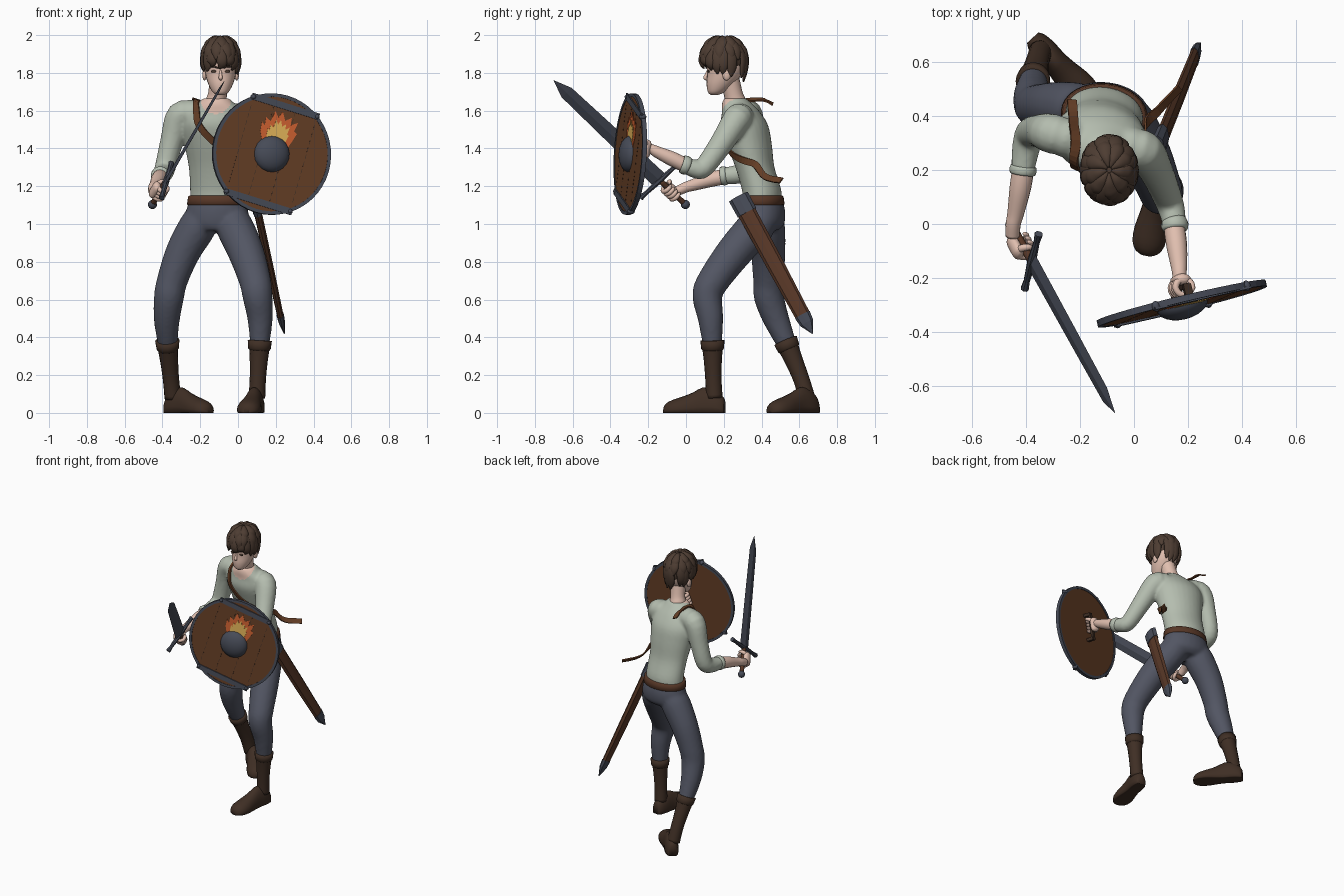
import bpy, bmesh, math, random
from mathutils import Vector as V, Matrix
from mathutils.bvhtree import BVHTree

if "Cube" in bpy.data.objects:
    bpy.data.objects.remove(bpy.data.objects["Cube"])

random.seed(4)
COL = dict(skin=(.75, .52, .43), shirt=(.46, .51, .43), trousers=(.085, .092, .125), boots=(.05, .028, .018),
           hair=(.075, .046, .032), leather=(.095, .038, .02), steel=(.062, .07, .095), wood=(.13, .048, .019),
           orange=(.62, .12, .03), yellow=(.75, .45, .1))
MAT = {}
for n, c in COL.items():
    MAT[n] = bpy.data.materials.new(n)
    MAT[n].diffuse_color = (*c, 1)


def finish(bm, name, mat, smooth=True, voxel=0, matrix=None):
    bmesh.ops.recalc_face_normals(bm, faces=bm.faces)
    for f in bm.faces:
        f.smooth = smooth
    me = bpy.data.meshes.new(name)
    bm.to_mesh(me)
    bm.free()
    ob = bpy.data.objects.new(name, me)
    bpy.context.collection.objects.link(ob)
    me.materials.append(MAT[mat])
    if matrix:
        ob.matrix_world = matrix
    if voxel:
        m = ob.modifiers.new('blend', 'REMESH')
        m.mode, m.voxel_size, m.use_smooth_shade = 'VOXEL', voxel, True
        s = ob.modifiers.new('soften', 'SMOOTH')
        s.factor, s.iterations = .5, 8
    return ob


def spline(pts, sub):
    P = [pts[0]] + list(pts) + [pts[-1]]
    out = []
    for i in range(1, len(P) - 2):
        for s in range(sub):
            t = s / sub
            out.append([.5 * (2*b + (c-a)*t + (2*a-5*b+4*c-d)*t*t + (3*b-a-3*c+d)*t**3)
                        for a, b, c, d in zip(*P[i-1:i+3])])
    return out + [list(pts[-1])]


def bridge(bm, rings):
    n = len(rings[0])
    for r, q in zip(rings, rings[1:]):
        for k in range(n):
            bm.faces.new((r[k], r[k-1], q[k-1], q[k]))
    bm.faces.new(rings[0])
    bm.faces.new(rings[-1])


def tube(bm, pts, sides=16, sub=4, ref=(0, 1, 0), flat=None):
    """Loft ellipses (x, y, z, r) or (x, y, z, ra, rb); flat = yaw for level rings."""
    S = spline([tuple(p) if len(p) == 5 else (*p, p[3]) for p in pts], sub)
    rings = []
    for i, p in enumerate(S):
        t = V(S[min(i+1, len(S)-1)][:3]) - V(S[max(i-1, 0)][:3])
        if flat is None:
            a = V(ref).cross(t).normalized()
            b = t.cross(a).normalized()
        else:
            a, b = V((math.cos(flat), math.sin(flat), 0)), V((-math.sin(flat), math.cos(flat), 0))
        rings.append([bm.verts.new(V(p[:3]) + a*p[3]*math.cos(k*math.tau/sides) + b*p[4]*math.sin(k*math.tau/sides))
                      for k in range(sides)])
    bridge(bm, rings)


def part(name, mat, *tubes, smooth=True, voxel=0, **kw):
    bm = bmesh.new()
    for t in tubes:
        tube(bm, t, **kw)
    return finish(bm, name, mat, smooth, voxel)


def ball(name, mat, c, r, matrix=None, cut=None):
    bm = bmesh.new()
    bmesh.ops.create_uvsphere(bm, u_segments=20, v_segments=12, radius=1,
                              matrix=Matrix.Translation(c) @ Matrix.Diagonal((*r, 1)))
    if cut:
        bmesh.ops.delete(bm, geom=[v for v in bm.verts if cut(v.co)], context='VERTS')
    return finish(bm, name, mat, matrix=matrix)


# shirt: torso and sleeves blended together, open collar coloured as skin
bm = bmesh.new()
tube(bm, [(-.11, .405, 1.11, .145, .1), (-.11, .40, 1.18, .145, .103), (-.115, .365, 1.30, .147, .102),
          (-.12, .335, 1.42, .165, .118), (-.125, .31, 1.52, .178, .124), (-.125, .292, 1.59, .16, .1),
          (-.12, .27, 1.635, .105, .08), (-.115, .26, 1.665, .07, .06)], sides=28, flat=-.17)
tube(bm, [(-.22, .31, 1.58, .072), (-.305, .335, 1.575, .074), (-.35, .345, 1.44, .062),
          (-.385, .335, 1.30, .056), (-.40, .28, 1.265, .052), (-.412, .20, 1.255, .044)], ref=(1, 0, 0))
tube(bm, [(-.04, .29, 1.56, .075), (.035, .27, 1.555, .075), (.085, .19, 1.43, .063),
          (.125, .095, 1.30, .054), (.14, .05, 1.292, .05), (.15, -.005, 1.312, .043)], ref=(1, 0, 0))
shirt = finish(bm, 'shirt', 'shirt', voxel=.009)
bpy.context.view_layer.update()
deps = bpy.context.evaluated_depsgraph_get()
tree = BVHTree.FromObject(shirt, deps)
shirt.data = bpy.data.meshes.new_from_object(shirt.evaluated_get(deps))
shirt.modifiers.clear()
shirt.data.materials.clear()
for n in ('shirt', 'skin'):
    shirt.data.materials.append(MAT[n])
for f in shirt.data.polygons:
    f.material_index = int((f.center - V((-.117, .225, 1.655))).length < .08)
part('sleeve_cuffs', 'shirt', [(-.409, .215, 1.257, .047), (-.411, .2, 1.255, .051), (-.413, .185, 1.253, .047)],
     [(.147, .012, 1.305, .047), (.151, -.005, 1.312, .051), (.153, -.022, 1.318, .046)], ref=(1, 0, 0), sub=2)

# trousers: pelvis and legs blended together
bm = bmesh.new()
tube(bm, [(-.11, .405, 1.14, .145, .1), (-.11, .41, 1.07, .165, .115), (-.11, .41, 1.0, .165, .11),
          (-.11, .40, .965, .12, .085)], sides=24, flat=-.1)
tube(bm, [(-.18, .42, 1.05, .085), (-.215, .425, .985, .1), (-.292, .435, .85, .092), (-.348, .437, .70, .082),
          (-.366, .44, .61, .08), (-.377, .48, .49, .069), (-.372, .54, .35, .05)], ref=(1, 0, 0))
tube(bm, [(-.05, .40, 1.05, .085), (-.018, .37, .985, .1), (.043, .255, .85, .096), (.09, .145, .70, .085),
          (.103, .113, .62, .08), (.117, .13, .50, .068), (.115, .14, .35, .05)], ref=(1, 0, 0))
finish(bm, 'trousers', 'trousers', voxel=.011)
part('belt', 'leather', [(-.11, .405, 1.10, .156, .112), (-.11, .405, 1.104, .161, .117),
                         (-.11, .403, 1.146, .155, .113), (-.11, .403, 1.15, .146, .106)],
     sides=32, sub=1, flat=-.1)

# boots: shaft, turned cuff and foot
shape = [(0, .028, .07), (.06, .04, .1), (.2, .047, .13), (.36, .046, .135), (.52, .052, .108), (.7, .062, .085),
         (.86, .06, .068), (.96, .042, .05), (1, .015, .03)]
for side, shaft, heel, toe in (
        ('left', [(.115, .14, .375, .058), (.11, .142, .28, .048), (.105, .145, .18, .043), (.1, .15, .08, .044)],
         V((.105, .205, 0)), V((.045, -.118, 0))),
        ('right', [(-.374, .53, .375, .058), (-.365, .57, .28, .048), (-.355, .61, .18, .043), (-.345, .64, .08, .044)],
         V((-.375, .69, 0)), V((-.15, .445, 0)))):
    bm = bmesh.new()
    tube(bm, shaft, ref=(1, 0, 0))
    d = toe - heel
    w = d.normalized().cross(V((0, 0, 1)))
    bridge(bm, [[bm.verts.new(heel + d*t + w*rw*math.cos(a) + V((0, 0, max(0, h*(.25 + .75*math.sin(a))))))
                 for a in [k*math.tau/20 for k in range(20)]] for t, rw, h in spline(shape, 2)])
    finish(bm, side + '_boot', 'boots')
    c, e = V(shaft[0][:3]), V(shaft[1][:3])
    k = (e - c).normalized()
    part(side + '_boot_cuff', 'boots', [(*(c + k*s), r) for s, r in ((-.01, .05), (-.008, .064), (.035, .06), (.05, .048))],
         sub=1, sides=20, ref=(1, 0, 0))

# head, neck, face
part('head', 'skin', [(-.092, .15, 1.683, .018, .018), (-.092, .16, 1.698, .042, .044), (-.092, .182, 1.74, .065, .073),
                      (-.092, .202, 1.79, .08, .09), (-.092, .21, 1.85, .086, .1), (-.092, .21, 1.92, .078, .09),
                      (-.092, .21, 1.96, .045, .05)], sides=24, flat=0)
part('neck', 'skin', [(-.118, .275, 1.6, .062), (-.115, .26, 1.65, .056), (-.108, .25, 1.69, .05),
                      (-.098, .23, 1.77, .052)], ref=(1, 0, 0))
part('nose', 'skin', [(-.092, .116, 1.815, .005), (-.092, .106, 1.785, .009), (-.092, .103, 1.773, .011),
                      (-.092, .116, 1.763, .005)], ref=(1, 0, 0), sides=10)
for s, n in ((-1, 'right'), (1, 'left')):
    ball(n + '_ear', 'skin', (-.092 + s*.085, .215, 1.79), (.012, .022, .03))
    ball(n + '_eye', 'hair', (-.092 + s*.036, .119, 1.808), (.015, .006, .007))
    part(n + '_eyebrow', 'hair', [(-.092 + s*.015, .107, 1.826, .004), (-.092 + s*.036, .113, 1.834, .005),
                                  (-.092 + s*.058, .13, 1.83, .003)], ref=(0, 0, 1), sides=8)
ball('mouth', 'leather', (-.092, .122, 1.725), (.018, .004, .003))

# hair: cap plus layers of tapering locks from the crown
ball('hair_cap', 'hair', (-.092, .2, 1.873), (.094, .117, .112), cut=lambda p: p.z < 1.845 - .35*(p.y - .1))
bm = bmesh.new()
for count, stop, thick, turn in ((15, 1.5, .013, 0), (12, 1.2, .018, .2), (9, .8, .022, .45)):
    for k in range(count):
        a = k*math.tau/count + turn + random.uniform(-.07, .07)
        swirl = random.uniform(-.02, .22)
        pts = []
        for j, wd in enumerate((.006, .02, .03, .03)):
            f = .08 + (stop - .08)*j/3
            b = a + swirl*j/3
            pts.append((-.092 + .097*math.sin(f)*math.cos(b), .2 + .121*math.sin(f)*math.sin(b), 1.867 + .115*math.cos(f),
                        thick*(.5 if j == 0 else 1), wd))
        ca, sa = math.cos(a + swirl), math.sin(a + swirl)
        if stop > 1.4:
            z = 1.797 - .034*sa + random.uniform(-.018, .014)
            pts.append((-.092 + .095*ca, .2 + .115*sa, (z + 1.867)/2, .012, .026))
            pts.append((-.092 + .088*ca + .014*sa, .2 + .105*sa, z, .003, .005))
        else:
            f = stop + .35
            pts.append((-.092 + .104*math.sin(f)*ca, .2 + .128*math.sin(f)*sa, 1.867 + .115*math.cos(f), .004, .004))
        tube(bm, pts, sides=10, sub=3, ref=(-sa, ca, 0))
finish(bm, 'hair_locks', 'hair')

# forearms
part('forearms', 'skin', [(-.405, .24, 1.257, .04), (-.42, .14, 1.238, .04), (-.438, .04, 1.207, .031),
                          (-.447, 0, 1.195, .028), (-.45, -.045, 1.175, .026)],
     [(.145, .02, 1.30, .038), (.157, -.07, 1.343, .039), (.166, -.15, 1.38, .031), (.168, -.18, 1.395, .027),
      (.17, -.215, 1.405, .026)], ref=(1, 0, 0))


def fist(name, C, A, out):
    """Hand closed around a bar at C with direction A; palm lies toward out."""
    o = (out - A*out.dot(A)).normalized()
    q = A.cross(o)
    part(name + '_palm', 'skin', [(*(C + o*.03 + A*s), ra, rb) for s, ra, rb in
                                  ((-.048, .012, .008), (-.035, .03, .02), (0, .034, .022), (.035, .03, .02), (.048, .012, .008))],
         ref=o)
    arcs = [[(*(C + A*(s*.022) + (o*math.cos(a) + q*math.sin(a))*.029), r)
             for a, r in ((.2, .012), (.9, .013), (1.7, .0125), (2.6, .012), (3.5, .011), (4.1, .005))]
            for s in (-1.5, -.5, .5, 1.5)]
    arcs.append([(*(C + A*z + (o*math.cos(a) + q*math.sin(a))*.031), r)
                 for a, z, r in ((0, .02, .014), (-.9, .035, .014), (-1.7, .045, .012), (-2.4, .048, .006))])
    part(name + '_fingers', 'skin', *arcs, ref=A, sides=10, sub=3)


# sword
tip, pommel = V((-.07, -.70, 1.76)), V((-.455, 0, 1.10))
L = (tip - pommel).length
A = (tip - pommel).normalized()
G = V((.05, .2, .18))
G = (G - A*G.dot(A)).normalized()
at = lambda s: pommel + A*s
part('sword_blade', 'steel', [(*at(s), t, w) for s, t, w in ((.2, .009, .046), (.6, .008, .042), (L-.1, .006, .037),
                                                            (L, .0005, .001))], sides=4, sub=1, ref=G, smooth=False)
part('sword_guard', 'steel', [(*(at(.205) + G*s), r) for s, r in ((-.14, .016), (-.1, .012), (0, .017), (.1, .012), (.14, .016))],
     sides=8, sub=1, ref=A, smooth=False)
part('sword_grip', 'leather', [(*at(s), .015) for s in (.01, .1, .2)], ref=G, sides=12)
ball('sword_pommel', 'steel', at(.005), (.024, .024, .024))
fist('right_hand', at(.115), A, V((-1, 0, 0)))

# scabbard
s0, s1 = V((.09, .285, 1.13)), V((.245, .67, .42))
for name, mat, rows in (('scabbard', 'leather', ((.02, .05, .021), (.5, .047, .02), (.88, .041, .017))),
                        ('scabbard_throat', 'steel', ((-.02, .056, .027), (.1, .055, .026))),
                        ('scabbard_tip', 'steel', ((.86, .044, .02), (.92, .038, .017), (1, .003, .003)))):
    part(name, mat, [(*s0.lerp(s1, t), w, d) for t, w, d in rows], sides=8, sub=1, ref=(1, 0, 0), smooth=False)

# shoulder strap, laid on the shirt with two loose ends
path = spline([(-.23, .46, 1.635, 0), (-.225, .40, 1.66, 0), (-.215, .31, 1.66, 1), (-.225, .22, 1.62, 1), (-.21, .19, 1.52, 1),
               (-.12, .19, 1.42, 1), (-.03, .21, 1.37, 1), (.04, .29, 1.335, 1), (.055, .37, 1.315, .6), (.09, .42, 1.25, 0),
               (.17, .505, 1.23, 0)], 5)
P, N = [], []
for x, y, z, k in path:
    p = V((x, y, z))
    loc, nor, _, _ = tree.find_nearest(p)
    P.append(p.lerp(loc + nor*.007, max(0, min(1, k))))
    N.append(nor)
bm = bmesh.new()
rows = []
for i, p in enumerate(P):
    t = P[min(i+1, len(P)-1)] - P[max(i-1, 0)]
    w = N[i].cross(t).normalized()*.018
    n = w.cross(t).normalized()*.004
    rows.append([bm.verts.new(p + v) for v in (w+n, w-n, -w-n, -w+n)])
bridge(bm, rows)
finish(bm, 'shoulder_strap', 'wood', smooth=False)

# round shield, built flat in its own frame (z = outward)
th = math.radians(13.6)
basis = Matrix(((math.cos(th), 0, math.sin(th)), (math.sin(th), 0, -math.cos(th)), (0, 1, 0))).to_4x4()
M = Matrix.Translation((.177, -.295, 1.37)) @ basis @ Matrix.Rotation(math.radians(-3), 4, 'X') @ Matrix.Rotation(math.radians(-17), 4, 'Z')


def boxes(name, mat, items):
    b = bmesh.new()
    for c, s in items:
        bmesh.ops.create_cube(b, size=1, matrix=Matrix.Translation(c) @ Matrix.Diagonal((*s, 1)))
    finish(b, name, mat, False, matrix=M)


def disc_profile(name, mat, prof):
    b = bmesh.new()
    rings = [[b.verts.new((r*math.cos(a), r*math.sin(a), z)) for r, z in prof] for a in [k*math.tau/48 for k in range(48)]]
    for i in range(48):
        for k in range(4):
            b.faces.new((rings[i][k], rings[i][k-1], rings[i-1][k-1], rings[i-1][k]))
    finish(b, name, mat, False, matrix=M)


bm = bmesh.new()
bmesh.ops.create_cone(bm, cap_ends=True, segments=48, radius1=.312, radius2=.312, depth=.018)
finish(bm, 'shield_boards', 'wood', False, matrix=M)
disc_profile('shield_rim', 'steel', [(.304, -.012), (.322, -.012), (.322, .012), (.304, .012)])
boxes('shield_board_seams', 'boots', [((x, y*.04, .0095), (.003, .026, .001)) for x in (-.18, -.06, .06, .18)
                                      for y in range(-6, 7) if math.hypot(x, y*.04) < .28])
boxes('shield_bands', 'steel', [((0, s*.264, .011), (.38, .034, .01)) for s in (-1, 1)])
for i, (x, y) in enumerate([(x, y) for x in (-.18, .18) for y in (-.262, .262)]):
    ball('shield_stud_%d' % i, 'steel', (x, y, .003), (.015, .015, .02), M)
ball('shield_boss', 'steel', (0, 0, .004), (.097, .097, .055), M, cut=lambda p: p.z < -.001)
boxes('shield_handle', 'boots', [((0, .03, -.055), (.022, .18, .018)), ((0, .115, -.035), (.03, .02, .05)),
                                 ((0, -.055, -.035), (.03, .02, .05))])
flame = [(-.07, .05), (-.095, .1), (-.1, .15), (-.08, .135), (-.085, .18), (-.055, .165), (-.045, .225), (-.02, .195), (-.005, .232),
         (.02, .19), (.05, .215), (.055, .175), (.09, .2), (.082, .15), (.1, .14), (.085, .09), (.07, .05)]
for name, mat, k, z in (('flame_outer', 'orange', 1, .0115), ('flame_inner', 'yellow', .6, .014)):
    bm = bmesh.new()
    f = bm.faces.new([bm.verts.new((x*k, .05 + (y - .05)*(k + .15 if k < 1 else 1), z)) for x, y in flame])
    g = bmesh.ops.extrude_face_region(bm, geom=[f])
    bmesh.ops.translate(bm, verts=[v for v in g['geom'] if isinstance(v, bmesh.types.BMVert)], vec=(0, 0, -.003))
    finish(bm, name, mat, False, matrix=M)
fist('left_hand', M @ V((0, .035, -.055)), (M.to_3x3() @ V((0, 1, 0))).normalized(), V((0, 1, 0)))

for m in bpy.data.materials:
    if m.users and not m.is_grease_pencil:
        m.use_nodes = True
        m.node_tree.nodes["Principled BSDF"].inputs["Base Color"].default_value = m.diffuse_color
